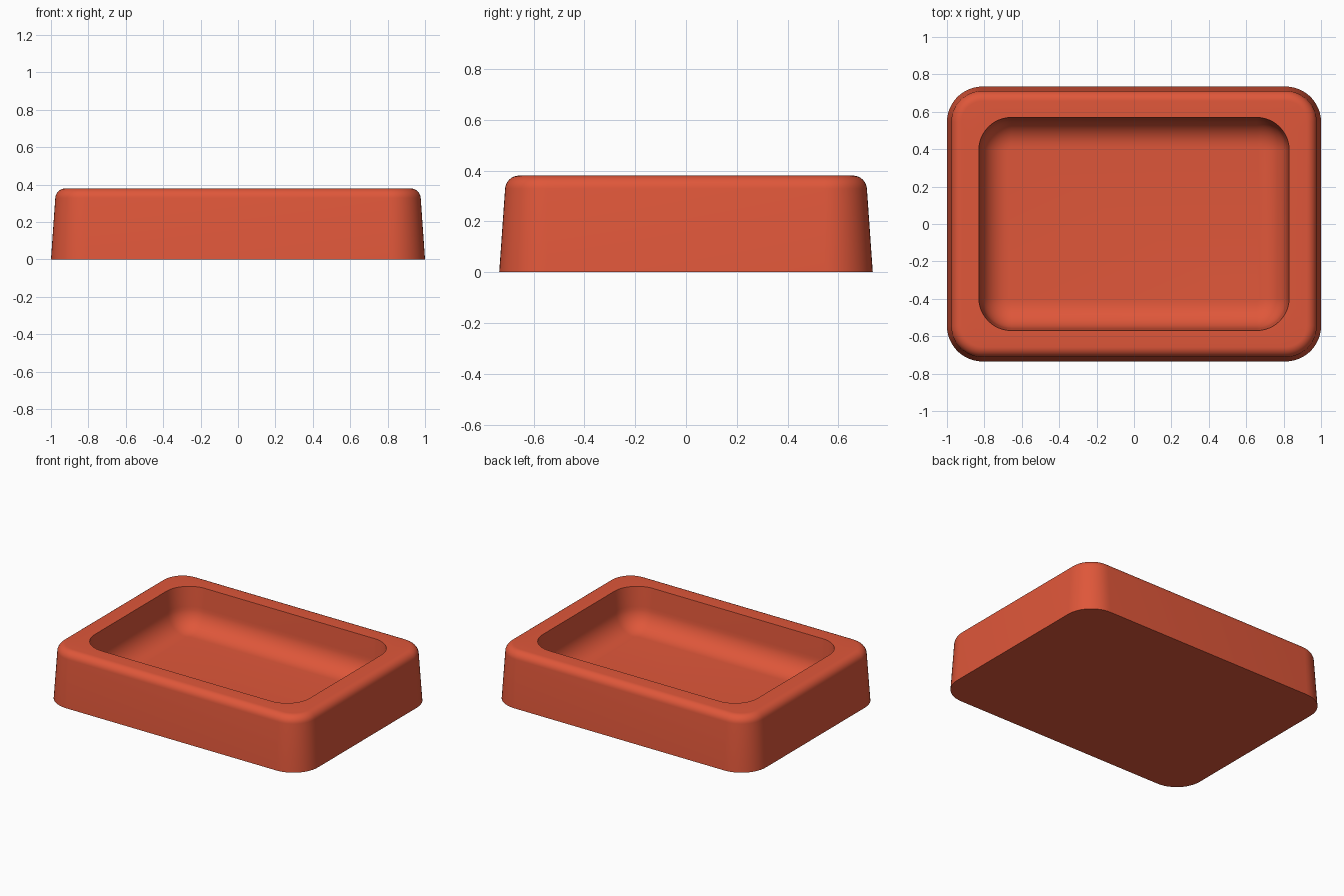
import bpy, bmesh
from math import sin, cos, pi, radians

if "Cube" in bpy.data.objects:
    bpy.data.objects.remove(bpy.data.objects["Cube"])

red = bpy.data.materials.new("brick red")
red.use_nodes = True
colour = (0.74, 0.095, 0.042, 1)
red.diffuse_color = colour
red.node_tree.nodes["Principled BSDF"].inputs["Base Color"].default_value = colour

STEPS = 12  # segments per rounded corner


def ring(bm, hx, hy, radius, inset, z):
    """Rounded rectangle of vertices, offset inwards by inset."""
    r = radius - inset
    verts = []
    for q, (sx, sy) in enumerate([(1, 1), (-1, 1), (-1, -1), (1, -1)]):
        for i in range(STEPS + 1):
            a = (q + i / STEPS) * pi / 2
            verts.append(bm.verts.new((sx * (hx - radius) + r * cos(a),
                                       sy * (hy - radius) + r * sin(a), z)))
    return verts


def fillet(inset, z, r, start, end, steps=8):
    """Arc of (inset, z) points around a centre."""
    angles = [radians(start + (end - start) * i / steps) for i in range(steps + 1)]
    return [(inset + r * cos(a), z + r * sin(a)) for a in angles]


HEIGHT, FLOOR = 0.38, 0.1
EDGE, COVE = 0.055, 0.145

# Outer wall: drafted side and rounded top edge
outer = [(0, 0)] + fillet(0.023 + EDGE, HEIGHT - EDGE, EDGE, 176, 90)
# Basin: crisp rim, slightly drafted wall and coved floor
inner = [(0, HEIGHT)] + fillet(0.012 + COVE, FLOOR + COVE, COVE, 180, 270, 10)

bm = bmesh.new()
rings = [ring(bm, 1.0, 0.735, 0.19, d, z) for d, z in outer]
rings += [ring(bm, 0.83, 0.57, 0.175, d, z) for d, z in inner]
for low, high in zip(rings, rings[1:]):
    for i in range(len(low)):
        j = (i + 1) % len(low)
        bm.faces.new((low[i], low[j], high[j], high[i]))
bm.faces.new(rings[0][::-1])
bm.faces.new(rings[-1])
bmesh.ops.recalc_face_normals(bm, faces=bm.faces)

mesh = bpy.data.meshes.new("tray")
bm.to_mesh(mesh)
bm.free()
mesh.materials.append(red)
tray = bpy.data.objects.new("tray", mesh)
bpy.context.collection.objects.link(tray)

# Smooth shading with crisp rim and base
bpy.ops.object.select_all(action="DESELECT")
tray.select_set(True)
bpy.context.view_layer.objects.active = tray
bpy.ops.object.shade_smooth_by_angle(angle=radians(35))
